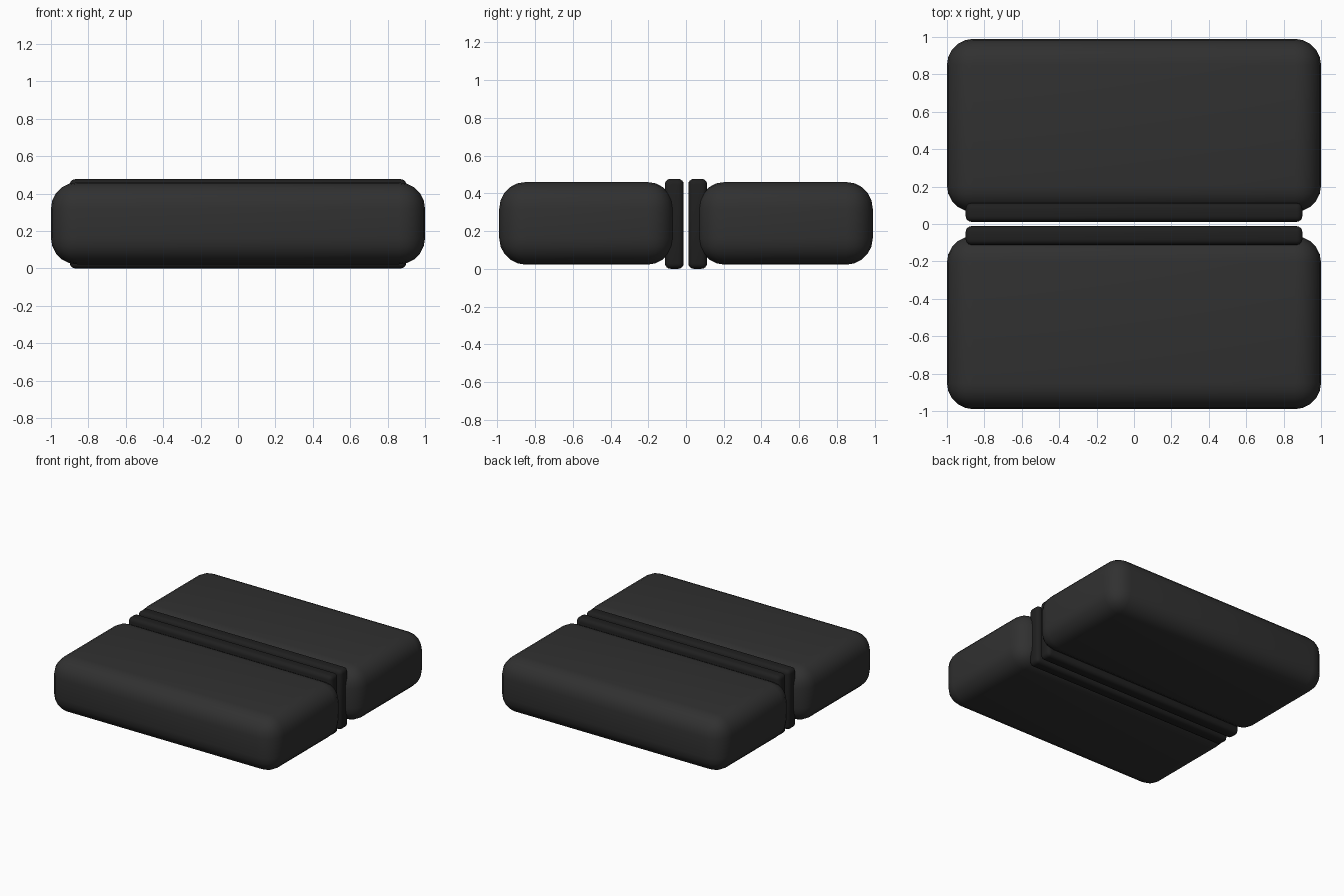
import bpy

if "Cube" in bpy.data.objects:
    bpy.data.objects.remove(bpy.data.objects["Cube"])


def material(name, v):
    m = bpy.data.materials.new(name)
    m.diffuse_color = (v, v, v, 1)
    m.use_nodes = True
    m.node_tree.nodes["Principled BSDF"].inputs["Base Color"].default_value = m.diffuse_color
    return m


def rounded_box(name, lo, hi, radius, segments, mat):
    bpy.ops.mesh.primitive_cube_add(size=1, location=[(a + b) / 2 for a, b in zip(lo, hi)])
    ob = bpy.context.object
    ob.name = name
    ob.scale = [b - a for a, b in zip(lo, hi)]
    bpy.ops.object.transform_apply(location=False, rotation=False, scale=True)
    bev = ob.modifiers.new("round", 'BEVEL')
    bev.width = radius
    bev.segments = segments
    ob.data.materials.append(mat)
    bpy.ops.object.modifier_apply(modifier="round")
    bpy.ops.object.shade_smooth_by_angle()
    return ob


shell = material("dark_shell", 0.03)
rubber = material("black_plate", 0.014)

# Two mirrored halves: a padded block and the thin plate on its inner face
for side, s in (("front", -1), ("back", 1)):
    def span(a, b):
        return sorted((s * a, s * b))

    y0, y1 = span(0.065, 0.99)
    rounded_box(side + "_pad", (-1, y0, 0.022), (1, y1, 0.46), 0.14, 5, shell)
    y0, y1 = span(0.012, 0.112)
    rounded_box(side + "_plate", (-0.9, y0, 0), (0.9, y1, 0.477), 0.03, 4, rubber)
